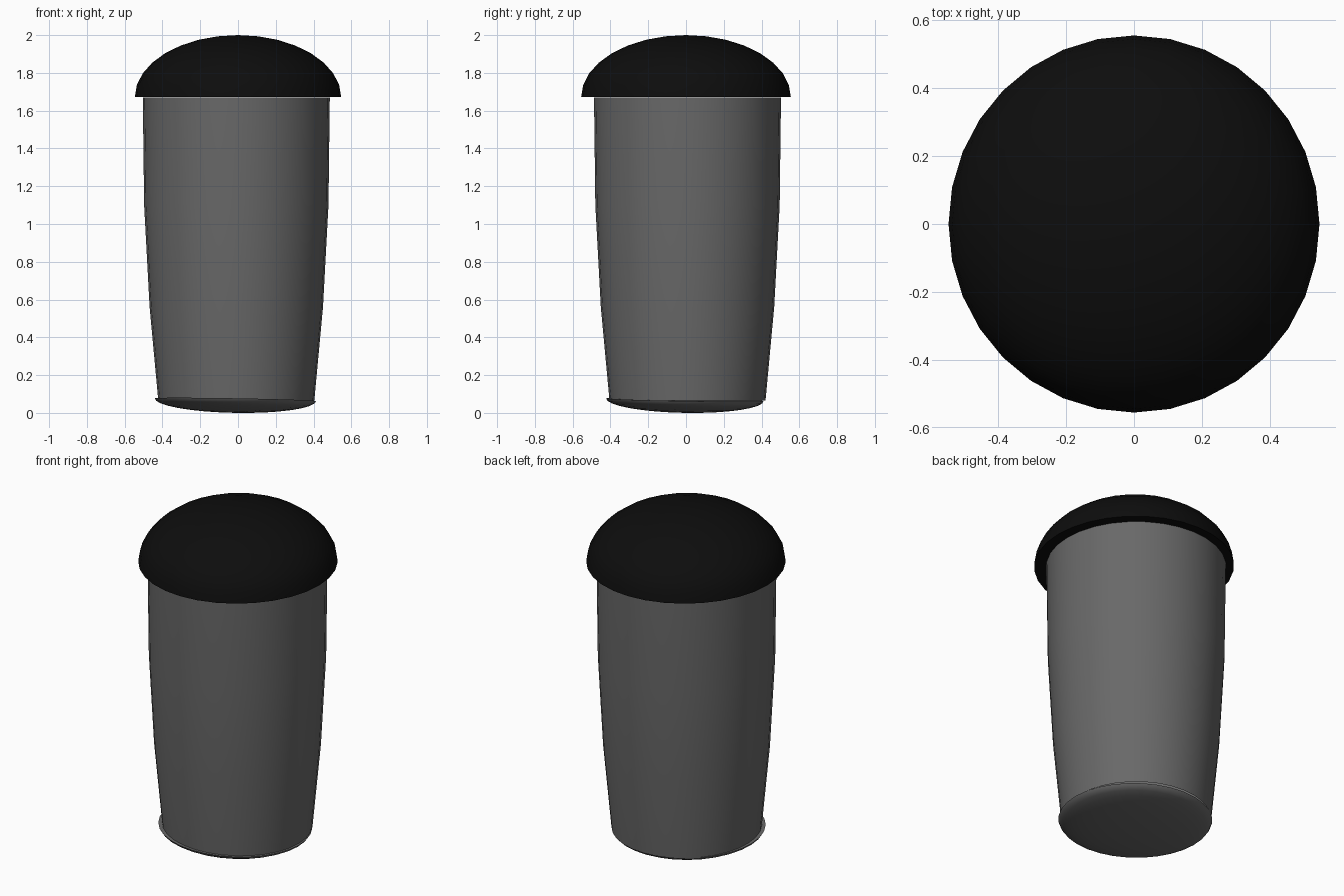
import bpy, bmesh, math
from mathutils import Matrix

if "Cube" in bpy.data.objects:
    bpy.data.objects.remove(bpy.data.objects["Cube"])

SEG = 32


def material(name, value):
    m = bpy.data.materials.new(name)
    m.diffuse_color = (value, value, value, 1)
    m.use_nodes = True
    m.node_tree.nodes["Principled BSDF"].inputs["Base Color"].default_value = m.diffuse_color
    return m


def lathe(name, profile, mat, cap=None, matrix=Matrix()):
    """Spin (radius, z) points around z; cap closes the ring of that index."""
    bm = bmesh.new()
    rings = []
    for r, z in profile:
        if r < 1e-6:
            rings.append([bm.verts.new((0, 0, z))])
        else:
            rings.append([bm.verts.new((r * math.cos(2 * math.pi * i / SEG),
                                        r * math.sin(2 * math.pi * i / SEG), z))
                          for i in range(SEG)])
    for a, b in zip(rings, rings[1:]):
        for i in range(SEG):
            j = (i + 1) % SEG
            if len(b) == 1:
                bm.faces.new((a[i], a[j], b[0]))
            else:
                bm.faces.new((a[i], a[j], b[j], b[i]))
    if cap is not None:
        bm.faces.new(rings[cap])
    bmesh.ops.recalc_face_normals(bm, faces=bm.faces)
    bm.transform(matrix)
    me = bpy.data.meshes.new(name)
    bm.to_mesh(me)
    bm.free()
    me.materials.append(mat)
    ob = bpy.data.objects.new(name, me)
    bpy.context.collection.objects.link(ob)
    bpy.ops.object.select_all(action='DESELECT')
    bpy.context.view_layer.objects.active = ob
    ob.select_set(True)
    bpy.ops.object.shade_smooth_by_angle(angle=math.radians(40))
    return ob


def half_dome(rings=8):
    """Quarter circle profile of a unit hemisphere."""
    return [(math.cos(t * math.pi / 2 / rings), math.sin(t * math.pi / 2 / rings))
            if t < rings else (0, 1) for t in range(rings + 1)]


grey = material("grey", 0.14)
black = material("black", 0.004)

# Tapered body, slightly off centre
lathe("body", [(0.413, 0.065), (0.459, 0.56), (0.488, 1.10), (0.495, 1.67)],
      grey, matrix=Matrix.Translation((-0.009, 0.008, 0)))

# Domed lid with flat underside
lathe("lid", half_dome(), black, cap=0,
      matrix=Matrix.Translation((0, 0, 1.672)) @ Matrix.Diagonal((0.546, 0.555, 0.328, 1)))

# Shallow, slightly tilted rounded base
lathe("base", half_dome(), grey, cap=0,
      matrix=Matrix.Translation((-0.014, -0.006, 0.070))
      @ Matrix.Rotation(math.radians(1.0), 4, 'Y')
      @ Matrix.Rotation(math.radians(-1.0), 4, 'X')
      @ Matrix.Diagonal((0.427, 0.417, -0.0695, 1)))
bpy.data.meshes["base"].flip_normals()
